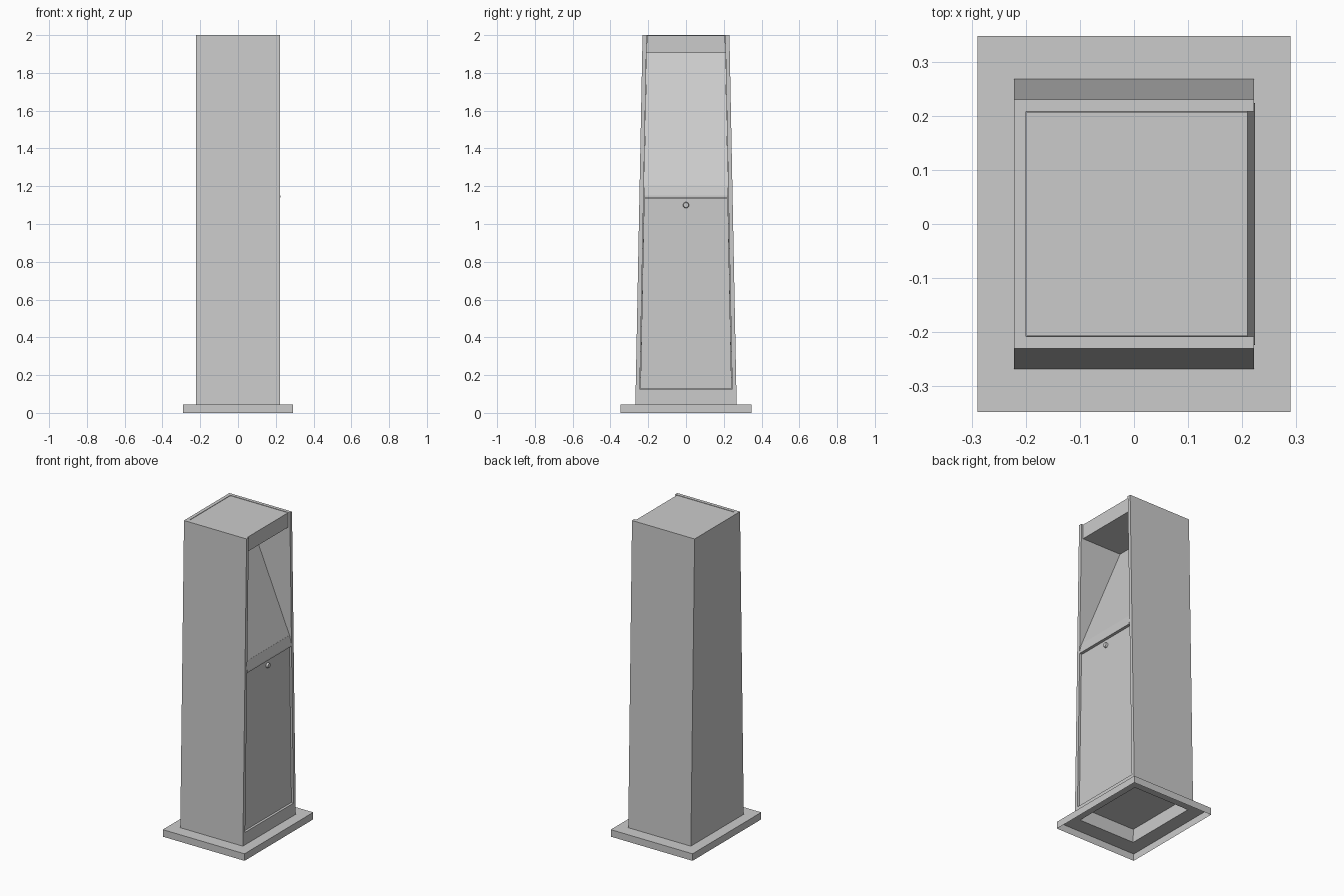
import bpy, bmesh, math
from mathutils import Matrix

if "Cube" in bpy.data.objects:
    bpy.data.objects.remove(bpy.data.objects["Cube"])

Z0, Z1 = 0.045, 2.0          # bottom and top of the tapered body
WALL = 0.022


def half(z):
    """Half width of the body in y, tapering towards the top."""
    return 0.268 - 0.038 * (z - Z0) / (Z1 - Z0)


def finish(name, bm):
    bmesh.ops.recalc_face_normals(bm, faces=bm.faces)
    me = bpy.data.meshes.new(name)
    bm.to_mesh(me)
    bm.free()
    ob = bpy.data.objects.new(name, me)
    bpy.context.collection.objects.link(ob)
    return ob


def loft(name, loops, caps=True):
    """Skin closed vertex loops, optionally capping both ends."""
    bm = bmesh.new()
    rows = [[bm.verts.new(p) for p in loop] for loop in loops]
    n = len(rows[0])
    for a, b in zip(rows, rows[1:]):
        for i in range(n):
            j = (i + 1) % n
            bm.faces.new((a[i], a[j], b[j], b[i]))
    if caps:
        bm.faces.new(rows[0])
        bm.faces.new(rows[-1])
    return finish(name, bm)


def across(name, profile, inset):
    """Extrude an x-z profile across the body, following the side taper."""
    return loft(name, [[(x, s * (half(z) - inset), z) for x, z in profile]
                       for s in (-1, 1)])


def rect(hx, hy, z):
    return [(-hx, -hy, z), (hx, -hy, z), (hx, hy, z), (-hx, hy, z)]


# Base plate: pressed tray, open underneath, with a hole below the body
loft("base_plate", [rect(0.29, 0.348, 0), rect(0.29, 0.348, Z0),
                    rect(0.2, half(Z0) - WALL, Z0)], caps=False)


# Outer casing: U-shaped wall, open towards +x
def casing_outline(z):
    h = half(z)
    i = h - WALL
    return [(0.222, -h, z), (-0.222, -h, z), (-0.222, h, z), (0.222, h, z),
            (0.222, i, z), (-0.2, i, z), (-0.2, -i, z), (0.222, -i, z)]


loft("casing", [casing_outline(Z0), casing_outline(Z1)])

# Strip closing the casing below the door
across("kick_strip", [(0.2, Z0), (0.222, Z0), (0.222, 0.125), (0.2, 0.125)], WALL)

# Inner cabinet with sloped screen recess and header
across("cabinet", [(-0.199, 0.13), (0.2, 0.13), (0.2, 1.14), (0.21, 1.14),
                   (0.21, 1.205), (-0.07, 1.905), (0.21, 1.905),
                   (0.21, 1.998), (-0.199, 1.998)], WALL + 0.001)

# Service door
across("door", [(0.195, 0.128), (0.21, 0.128), (0.21, 1.136), (0.195, 1.136)],
       WALL + 0.003)

# Sloping lip below the screen
across("screen_lip", [(0.205, 1.14), (0.224, 1.14), (0.224, 1.15), (0.21, 1.207),
                      (0.205, 1.207)], WALL + 0.001)

# Round door lock
bm = bmesh.new()
turn = Matrix.Translation((0.214, 0, 1.1)) @ Matrix.Rotation(math.pi / 2, 4, 'Y')
bmesh.ops.create_cone(bm, cap_ends=True, segments=24, radius1=0.017,
                      radius2=0.013, depth=0.016, matrix=turn)
lock = finish("door_lock", bm)
bpy.context.view_layer.objects.active = lock
lock.select_set(True)
bpy.ops.object.shade_smooth_by_angle()
